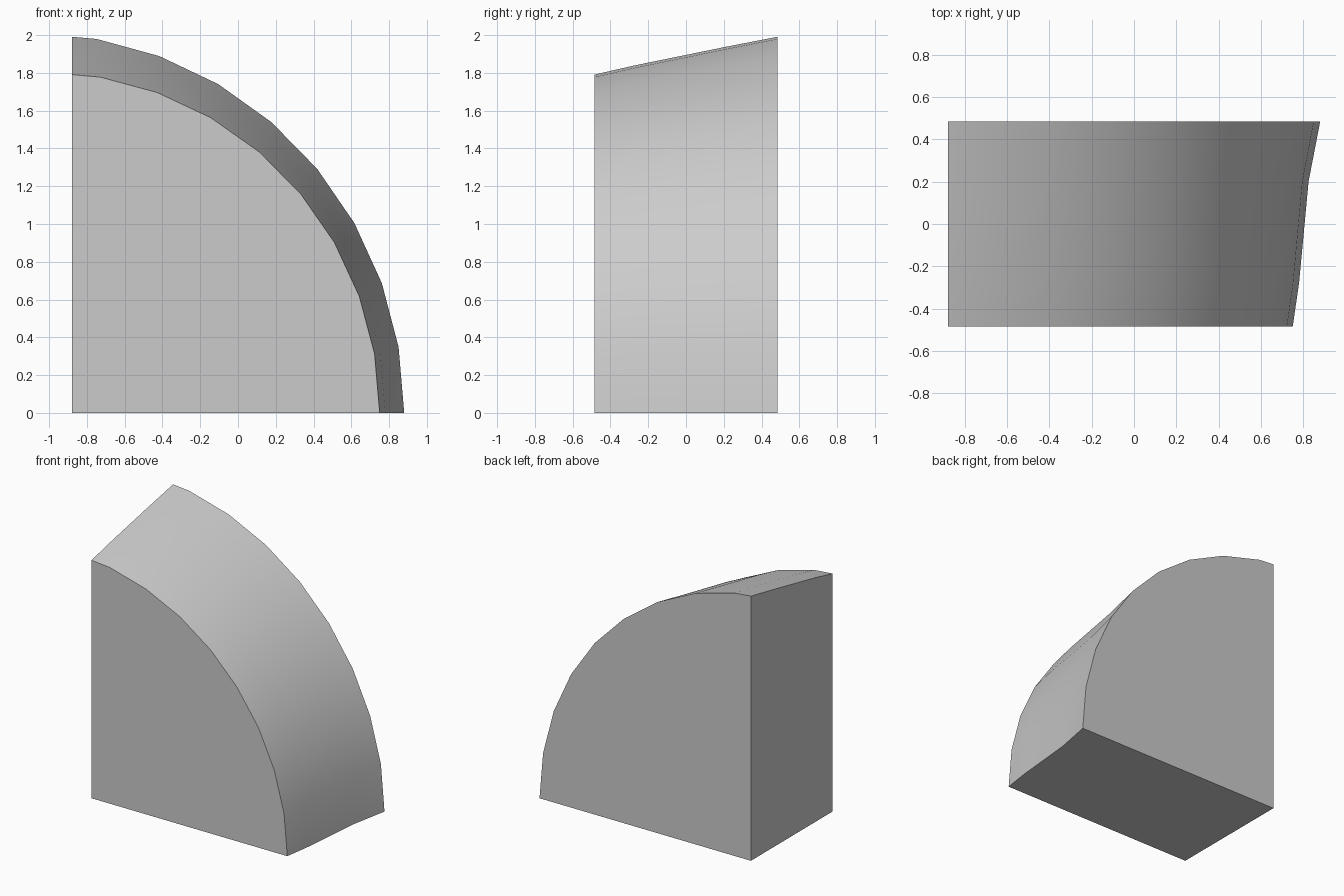
import bpy, bmesh
from math import sin, cos, radians

cube = bpy.data.objects.get("Cube")
if cube:
    bpy.data.objects.remove(cube)

grey = bpy.data.materials.new("light_grey")
grey.use_nodes = True
colour = (0.6, 0.6, 0.6, 1)
grey.diffuse_color = colour
grey.node_tree.nodes["Principled BSDF"].inputs["Base Color"].default_value = colour

LEFT = -0.88

# Sections from front to back: y, arc centre x, outer x at the base, arc height
SECTIONS = [
    (-0.485, -1.04, 0.75, 1.805),
    (-0.28, -1.05, 0.78, 1.853),
    (0.2, -1.07, 0.825, 1.953),
    (0.485, -1.09, 0.88, 2.01),
]


def section(bm, y, cx, outer, height):
    """Quarter arc in ten-degree steps, cut off at the straight side."""
    rx = outer - cx
    pts = [(cx + rx * cos(radians(a)), height * sin(radians(a))) for a in range(0, 91, 10)]
    (x0, z0), (x1, z1) = pts[-2:]
    pts[-1] = (LEFT, z0 + (z1 - z0) * (LEFT - x0) / (x1 - x0))
    pts.append((LEFT, 0))
    return [bm.verts.new((x, y, z)) for x, z in pts]


# Quarter-round wedge lofted through the sections
bm = bmesh.new()
rings = [section(bm, *s) for s in SECTIONS]
bm.faces.new(rings[0])
bm.faces.new(rings[-1])
for a, b in zip(rings, rings[1:]):
    for i in range(len(a)):
        j = (i + 1) % len(a)
        bm.faces.new((a[i], a[j], b[j], b[i]))
bmesh.ops.recalc_face_normals(bm, faces=bm.faces)

mesh = bpy.data.meshes.new("quarter_round_block")
bm.to_mesh(mesh)
bm.free()
mesh.materials.append(grey)
block = bpy.data.objects.new("quarter_round_block", mesh)
bpy.context.collection.objects.link(block)

# Smooth curved side, sharp rims
bpy.ops.object.select_all(action="DESELECT")
block.select_set(True)
bpy.context.view_layer.objects.active = block
bpy.ops.object.shade_smooth_by_angle(angle=radians(30))
